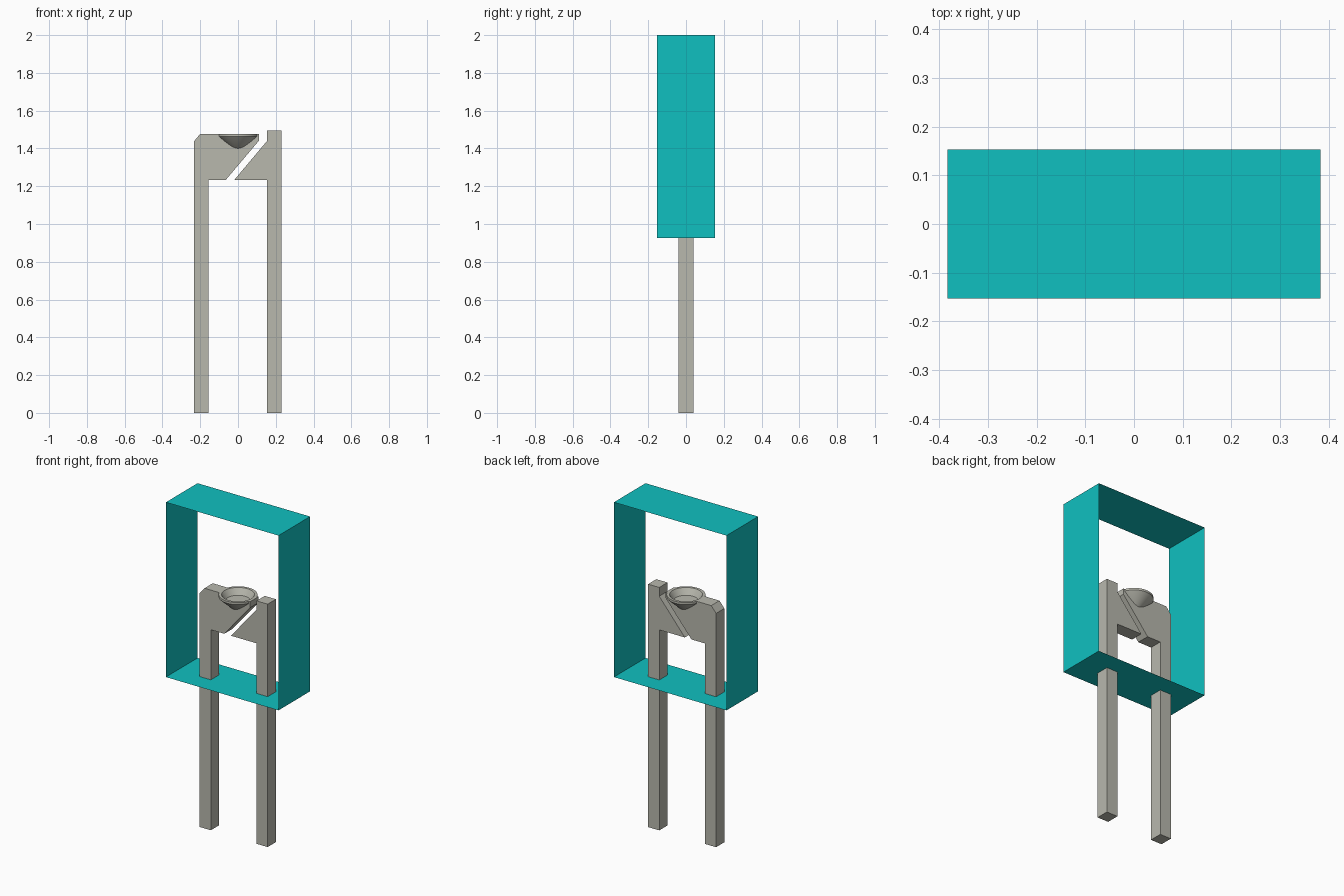
import bpy
import bmesh
import math

if "Cube" in bpy.data.objects:
    bpy.data.objects.remove(bpy.data.objects["Cube"], do_unlink=True)


def material(name, rgb):
    m = bpy.data.materials.new(name)
    m.use_nodes = True
    m.diffuse_color = (*rgb, 1)
    m.node_tree.nodes["Principled BSDF"].inputs["Base Color"].default_value = (*rgb, 1)
    return m


TEAL = material("teal", (0.005, 0.53, 0.53))
GREY = material("warm grey", (0.48, 0.48, 0.42))


def add_object(name, bm, mat):
    bmesh.ops.recalc_face_normals(bm, faces=bm.faces)
    mesh = bpy.data.meshes.new(name)
    bm.to_mesh(mesh)
    bm.free()
    mesh.materials.append(mat)
    ob = bpy.data.objects.new(name, mesh)
    bpy.context.collection.objects.link(ob)
    return ob


def plate(name, outline, half_depth, mat):
    """Extrude an x-z outline along y."""
    bm = bmesh.new()
    face = bm.faces.new([bm.verts.new((x, -half_depth, z)) for x, z in outline])
    new = bmesh.ops.extrude_face_region(bm, geom=[face])["geom"]
    bmesh.ops.translate(bm, vec=(0, 2 * half_depth, 0),
                        verts=[v for v in new if isinstance(v, bmesh.types.BMVert)])
    return add_object(name, bm, mat)


def lathe(name, profile, mat, steps=48):
    """Spin an r-z profile around z."""
    bm = bmesh.new()
    verts = [bm.verts.new((r, 0, z)) for r, z in profile]
    edges = [bm.edges.new(pair) for pair in zip(verts, verts[1:])]
    bmesh.ops.spin(bm, geom=verts + edges, cent=(0, 0, 0), axis=(0, 0, 1),
                   angle=math.tau, steps=steps)
    bmesh.ops.remove_doubles(bm, verts=bm.verts, dist=1e-4)
    return add_object(name, bm, mat)


# Thin open sleeve around the upper half
bm = bmesh.new()
bmesh.ops.create_cube(bm, size=1)
bmesh.ops.scale(bm, vec=(0.766, 0.307, 1.075), verts=bm.verts)
bmesh.ops.translate(bm, vec=(0, 0, 1.4625), verts=bm.verts)
bm.normal_update()
bmesh.ops.delete(bm, geom=[f for f in bm.faces if abs(f.normal.y) > 0.5],
                 context='FACES_ONLY')
add_object("case_sleeve", bm, TEAL)

# Two leads, each with its wedge head
right_lead = plate("right_lead", [
    (-0.233, 0), (-0.157, 0), (-0.157, 1.233), (-0.065, 1.233),
    (0.11, 1.44), (0.11, 1.477), (-0.2, 1.477), (-0.233, 1.438)], 0.04, GREY)
plate("left_lead", [
    (0.154, 0), (0.23, 0), (0.23, 1.494), (0.154, 1.494),
    (0.154, 1.44), (-0.02, 1.233), (0.154, 1.233)], 0.04, GREY)

# Reflector cup: rounded cone outside, shallow dish inside
outer = [(0, 1.376), (0.012, 1.379), (0.025, 1.387), (0.104, 1.459), (0.108, 1.464),
         (0.108, 1.477)]
dish = [(0.092, 1.477), (0.068, 1.44), (0, 1.44)]
cup = lathe("reflector_cup", outer + dish, GREY)
bpy.context.view_layer.objects.active = cup
cup.select_set(True)
bpy.ops.object.shade_smooth_by_angle(angle=math.radians(30))

# Seat for the cup, cut out of the right lead
cutter = lathe("cup_seat_cutter",
               [(r * 0.98, z + 0.002) for r, z in outer] + [(0.106, 1.52), (0, 1.52)], GREY)
cutter.hide_render = True
cutter.hide_set(True)
cut = right_lead.modifiers.new("cup seat", 'BOOLEAN')
cut.operation = 'DIFFERENCE'
cut.solver = 'EXACT'
cut.object = cutter
